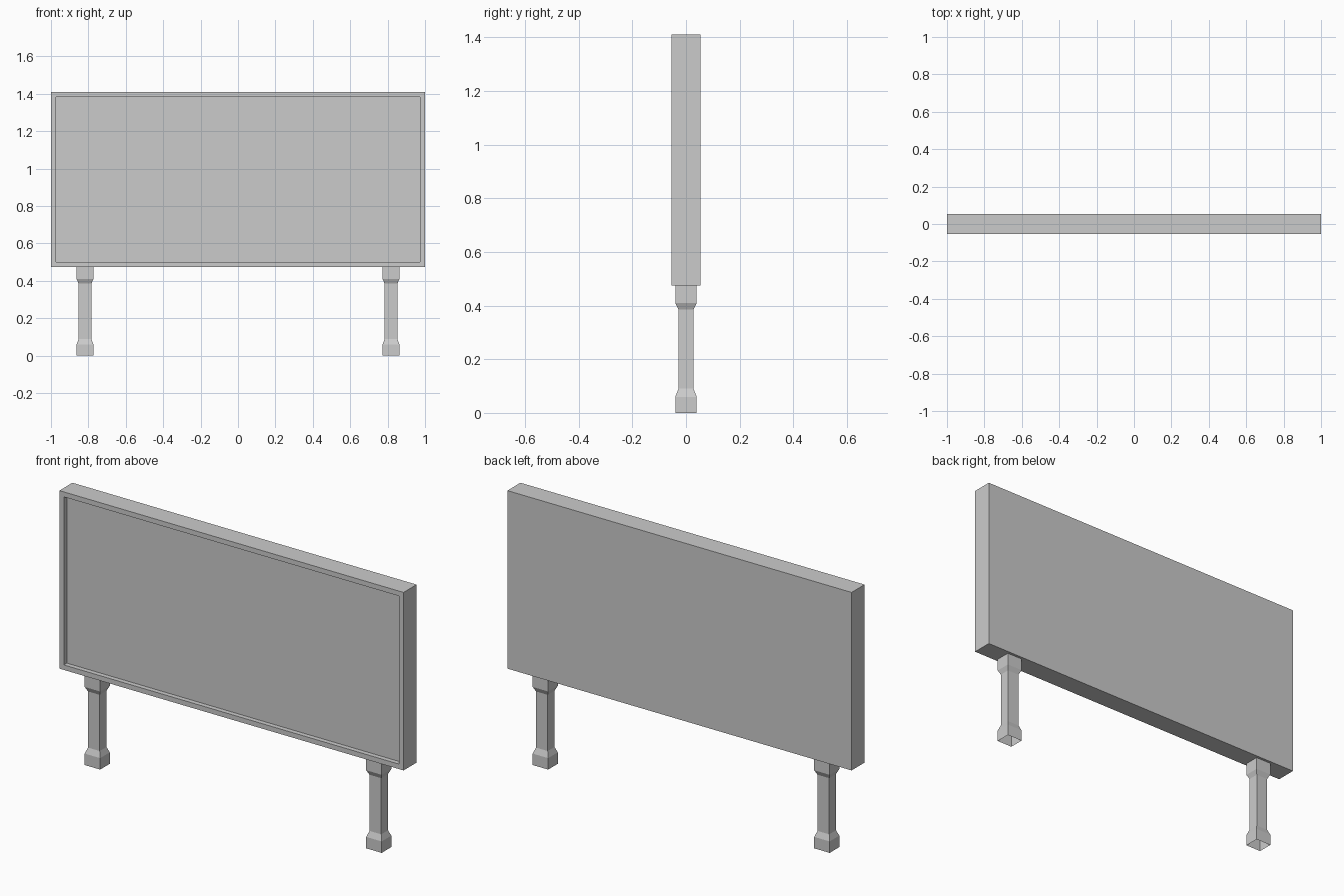
import bpy, bmesh

if "Cube" in bpy.data.objects:
    bpy.data.objects.remove(bpy.data.objects["Cube"])


def finish(bm, name):
    bmesh.ops.recalc_face_normals(bm, faces=bm.faces)
    mesh = bpy.data.meshes.new(name)
    bm.to_mesh(mesh)
    bm.free()
    obj = bpy.data.objects.new(name, mesh)
    bpy.context.collection.objects.link(obj)
    return obj


def ring(bm, cx, hx, hy, z):
    return [bm.verts.new((cx + sx * hx, sy * hy, z))
            for sx, sy in ((-1, -1), (1, -1), (1, 1), (-1, 1))]


# Board with a recessed front panel
bm = bmesh.new()
bmesh.ops.create_cube(bm, size=1)
for v in bm.verts:
    v.co = (v.co.x * 2, v.co.y * 0.108, v.co.z * 0.935 + 0.9425)
bm.normal_update()
front = [f for f in bm.faces if f.normal.y < -0.9]
bmesh.ops.inset_region(bm, faces=front, thickness=0.037)
recess = bmesh.ops.extrude_face_region(bm, geom=front)
bmesh.ops.delete(bm, geom=[f for f in front if f.is_valid], context='FACES')
for v in recess["geom"]:
    if isinstance(v, bmesh.types.BMVert):
        v.co.y += 0.025
finish(bm, "board")

# Square legs: thick foot and collar, narrow shaft, open ends
profile = [(0, 0.045, 0.04), (0.06, 0.045, 0.04), (0.09, 0.034, 0.028),
           (0.385, 0.034, 0.028), (0.41, 0.045, 0.04), (0.475, 0.045, 0.04)]
for side, cx in (("left", -0.818), ("right", 0.818)):
    bm = bmesh.new()
    rings = [ring(bm, cx, hx, hy, z) for z, hx, hy in profile]
    for a, b in zip(rings, rings[1:]):
        for i in range(4):
            j = (i + 1) % 4
            bm.faces.new((a[i], a[j], b[j], b[i]))
    finish(bm, side + "_leg")
